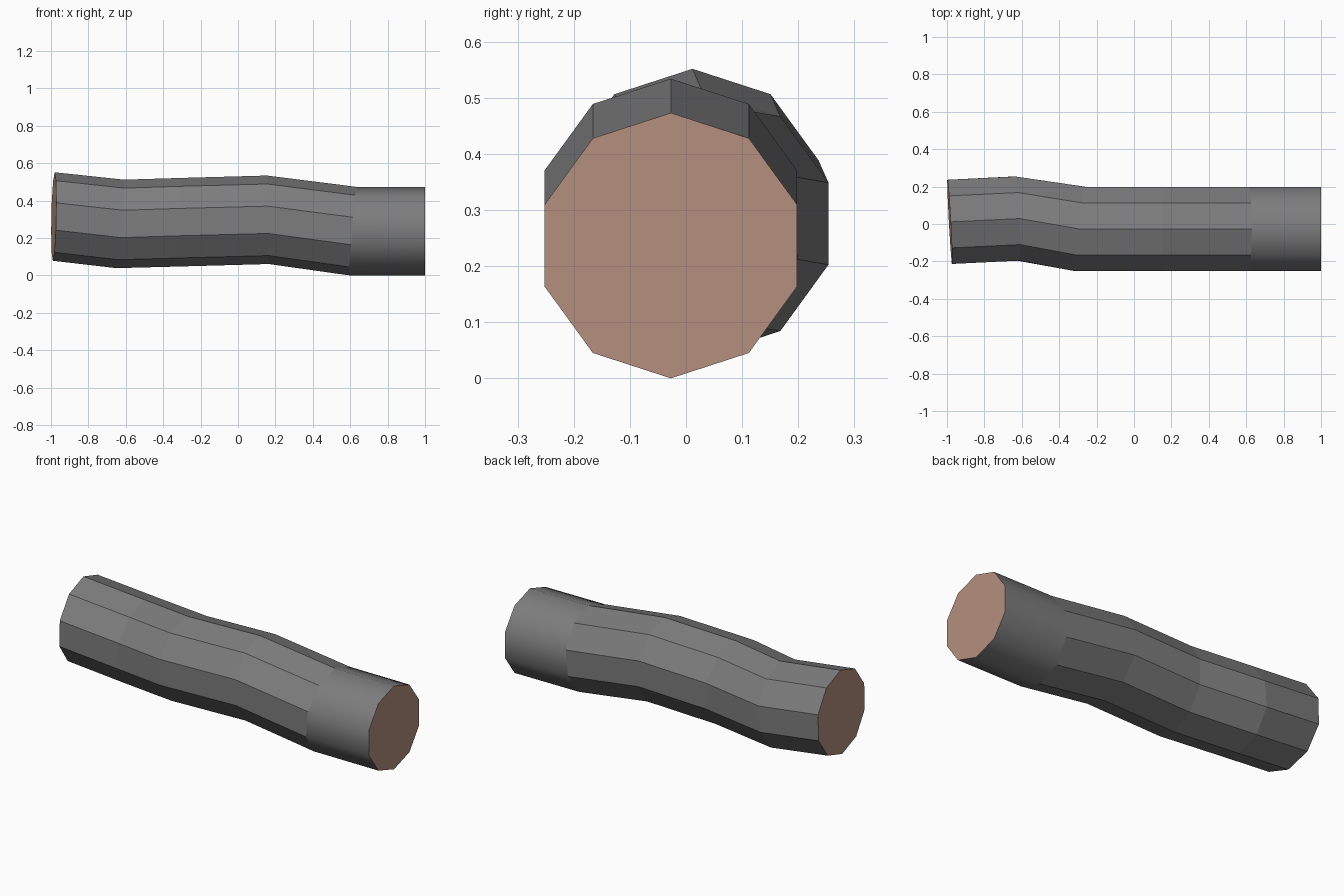
import bpy, bmesh, math

if "Cube" in bpy.data.objects:
    bpy.data.objects.remove(bpy.data.objects["Cube"])

SIDES = 10
RADIUS = 0.2365

# Rings along the log: centre x, y, z, then tilt (x shift per unit y and per unit z)
RINGS = [
    (-0.985, 0.0115, 0.315, -0.055, 0.021),
    (-0.63, 0.029, 0.2755, -0.045, 0.085),
    (-0.29, -0.026, 0.285, 0.13, -0.02),
    (0.16, -0.027, 0.2975, 0.0, -0.02),
    (0.61, -0.027, 0.2375, 0.0, 0.085),
    (1.0, -0.027, 0.2365, 0.0, 0.0),
]


def material(name, rgb):
    m = bpy.data.materials.new(name)
    m.diffuse_color = (*rgb, 1.0)
    m.use_nodes = True
    m.node_tree.nodes["Principled BSDF"].inputs["Base Color"].default_value = m.diffuse_color
    return m


bark = material("dark grey bark", (0.205, 0.205, 0.205))
wood = material("cut wood", (0.46, 0.28, 0.21))

bm = bmesh.new()

# Ten-sided rings with a corner at top and bottom
loops = []
for x, y, z, ty, tz in RINGS:
    ring = []
    for i in range(SIDES):
        a = 2 * math.pi * i / SIDES
        dy, dz = RADIUS * math.sin(a), RADIUS * math.cos(a)
        ring.append(bm.verts.new((x + ty * dy + tz * dz, y + dy, z + dz)))
    loops.append(ring)

# Bark: flat facets, with the last straight section shaded smooth
for k in range(len(loops) - 1):
    for i in range(SIDES):
        j = (i + 1) % SIDES
        f = bm.faces.new((loops[k][i], loops[k][j], loops[k + 1][j], loops[k + 1][i]))
        f.smooth = (k == len(loops) - 2)

# Sawn ends
for ring in (loops[0], loops[-1]):
    f = bm.faces.new(ring)
    f.material_index = 1
    f.smooth = False

bmesh.ops.recalc_face_normals(bm, faces=bm.faces)
mesh = bpy.data.meshes.new("log")
bm.to_mesh(mesh)
bm.free()
mesh.materials.append(bark)
mesh.materials.append(wood)
log = bpy.data.objects.new("log", mesh)
bpy.context.collection.objects.link(log)
